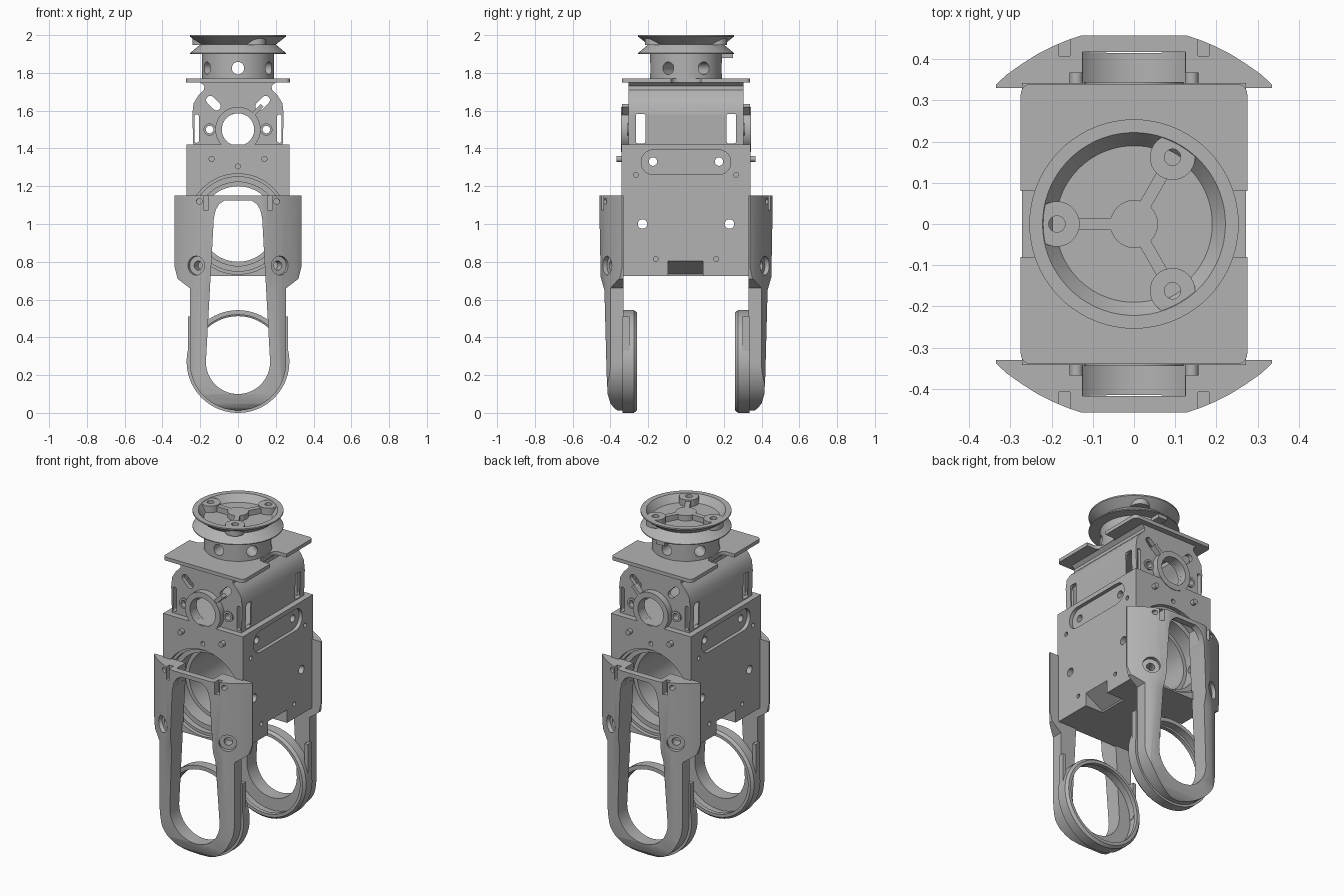
import bpy, bmesh, math
from mathutils import Vector, Matrix

if "Cube" in bpy.data.objects:
    bpy.data.objects.remove(bpy.data.objects["Cube"])

mat = bpy.data.materials.new("metal_grey")
mat.diffuse_color = (0.45, 0.45, 0.45, 1)
mat.use_nodes = True
mat.node_tree.nodes["Principled BSDF"].inputs["Base Color"].default_value = mat.diffuse_color


def finish(name, bm):
    bmesh.ops.recalc_face_normals(bm, faces=bm.faces)
    me = bpy.data.meshes.new(name)
    bm.to_mesh(me)
    bm.free()
    me.materials.append(mat)
    ob = bpy.data.objects.new(name, me)
    bpy.context.collection.objects.link(ob)
    return ob


def prism(name, pts, a, b, axis):
    """Extrude a 2D outline from a to b along an axis."""
    place = {'x': lambda u, v, t: (t, u, v), 'y': lambda u, v, t: (u, t, v),
             'z': lambda u, v, t: (u, v, t)}[axis]
    bm = bmesh.new()
    lo = [bm.verts.new(place(u, v, a)) for u, v in pts]
    hi = [bm.verts.new(place(u, v, b)) for u, v in pts]
    bm.faces.new(lo)
    bm.faces.new(hi)
    n = len(pts)
    for i in range(n):
        j = (i + 1) % n
        bm.faces.new((lo[i], lo[j], hi[j], hi[i]))
    return finish(name, bm)


def box(name, x0, x1, y0, y1, z0, z1):
    return prism(name, [(x0, y0), (x1, y0), (x1, y1), (x0, y1)], z0, z1, 'z')


def cyl(name, centre, direction, r, length, seg=32):
    m = Matrix.Translation(centre) @ Vector(direction).to_track_quat('Z', 'Y').to_matrix().to_4x4()
    bm = bmesh.new()
    bmesh.ops.create_cone(bm, cap_ends=True, segments=seg, radius1=r, radius2=r,
                          depth=length, matrix=m)
    return finish(name, bm)


def lathe(name, pts, closed=False, seg=72):
    """Revolve (radius, height) points about z."""
    bm = bmesh.new()
    vs = [bm.verts.new((r, 0, z)) for r, z in pts]
    es = [bm.edges.new(p) for p in zip(vs, vs[1:])]
    if closed:
        es.append(bm.edges.new((vs[-1], vs[0])))
    bmesh.ops.spin(bm, geom=vs + es, axis=(0, 0, 1), cent=(0, 0, 0),
                   angle=2 * math.pi, steps=seg)
    bmesh.ops.remove_doubles(bm, verts=bm.verts, dist=1e-5)
    return finish(name, bm)


def rounded(w, h, r, cu=0, cv=0, n=8):
    """Rounded rectangle outline with half sizes w, h."""
    out = []
    for k, (su, sv) in enumerate([(1, 1), (-1, 1), (-1, -1), (1, -1)]):
        for i in range(n + 1):
            a = math.pi / 2 * (k + i / n)
            out.append((cu + su * (w - r) + r * math.cos(a), cv + sv * (h - r) + r * math.sin(a)))
    return out


def apply(ob, mod):
    bpy.context.view_layer.objects.active = ob
    bpy.ops.object.modifier_apply(modifier=mod.name)


def boolean(ob, tools, op='DIFFERENCE'):
    for t in tools:
        m = ob.modifiers.new("bool", 'BOOLEAN')
        m.operation, m.solver, m.object = op, 'EXACT', t
        apply(ob, m)
        bpy.data.objects.remove(t)


def mirror(ob, x=False, y=True):
    m = ob.modifiers.new("mirror", 'MIRROR')
    m.use_axis = (x, y, False)
    m.use_mirror_merge = False
    apply(ob, m)


X, Y, Z = (1, 0, 0), (0, 1, 0), (0, 0, 1)
S = (-1, 1)

# grooved pulley with hub and radial holes
pulley = lathe("pulley", [(0, 1.765), (.19, 1.765), (.19, 1.9), (.254, 1.9), (.254, 1.905),
                          (.2, 1.95), (.254, 1.992), (.254, 2), (.222, 2), (.19, 1.957), (0, 1.957)])
boolean(pulley, [cyl("c", (0, 0, 1.825), (math.cos(a), math.sin(a), 0), .033, .6)
                 for a in (math.pi / 2, math.pi / 6, -math.pi / 6)])
cyl("pulley_centre", (0, 0, 1.97), Z, .058, .04)
for k in range(3):
    a = math.pi / 3 + k * 2 * math.pi / 3
    d = Vector((math.cos(a), math.sin(a), 0))
    p = d * .187 + Vector((0, 0, 1.973))
    boss = cyl("pulley_boss", p, Z, .055, .05)
    boolean(boss, [cyl("c", p + Vector((0, 0, .02)), Z, .02, .05)])
    spoke = box("pulley_spoke", .03, .15, -.015, .015, 1.95, 1.99)
    spoke.rotation_euler.z = a
box("pulley_tab", -.03, .03, .17, .25, 1.878, 1.9)

# top plate with side notches
plate = prism("top_plate", rounded(.275, .34, .025), 1.748, 1.77, 'z')
boolean(plate, [prism("c", rounded(.06, .08, .04, s * .25), 1.7, 1.8, 'z') for s in S])

# hollow bracket under the plate
half = [(.236, 1.40), (.242, 1.58), (.235, 1.64), (.21, 1.68), (.18, 1.71), (.178, 1.73), (.2, 1.75)]
bracket = prism("bracket", half + [(-x, z) for x, z in half[::-1]], -.305, .305, 'y')
inner = [(.212, 1.38), (.218, 1.58), (.21, 1.625), (.185, 1.66), (.155, 1.70), (.155, 1.725)]
tools = [prism("c", inner + [(-x, z) for x, z in inner[::-1]], -.28, .28, 'y'),
         cyl("c", (0, 0, 1.5), Y, .086, 1)]
for s in S:
    slot = prism("c", rounded(.045, .022, .021), -.5, .5, 'y')
    slot.location = (s * .13, 0, 1.64)
    slot.rotation_euler.y = -s * math.pi / 4
    tools += [slot, cyl("c", (s * .15, 0, 1.5), Y, .02, 1),
              prism("c", rounded(.025, .078, .01, s * .24, 1.505), -.5, .5, 'x'),
              prism("c", rounded(.012, .075, .011, s * .219, 1.505), -.5, .5, 'y')]
bpy.context.view_layer.update()
boolean(bracket, tools)

# bearing rings, washers and ribs on the bracket faces
ring = cyl("bearing_ring", (0, .32, 1.5), Y, .12, .05, 48)
boolean(ring, [cyl("c", (0, .32, 1.5), Y, .086, .2, 48)])
mirror(ring)
washer = cyl("washer", (.15, .307, 1.5), Y, .032, .012)
boolean(washer, [cyl("c", (.15, .307, 1.5), Y, .02, .1)])
mirror(washer, x=True)
rib = prism("ring_rib", [(.07, 1.585), (.085, 1.57), (.135, 1.62), (.12, 1.635)], .3, .34, 'y')
mirror(rib)

# main housing with stepped bore, pockets and holes
body = box("housing", -.272, .272, -.342, .342, .725, 1.42)
tools = [cyl("c", (0, 0, 1), Y, .2, 1, 72)]
for s in S:
    tools += [cyl("c", (0, s * .342, 1), Y, .266, .05, 72),
              cyl("c", (0, s * .342, 1), Y, .25, .12, 72),
              cyl("c", (0, s * .342, 1), Y, .222, .3, 72),
              cyl("c", (0, s * .342, 1.305), Y, .013, .06, 16),
              prism("c", rounded(.237, .066, .065, 0, 1.327), s * .25, s * .3, 'x'),
              prism("c", [(s * .15, .70), (s * .3, .70), (s * .3, .825), (s * .272, .805), (s * .15, .735)],
                    -.095, .09, 'y'),
              cyl("c", (0, s * .175, 1.33), X, .022, 1),
              cyl("c", (0, s * .23, 1), X, .025, 1)]
    for y, z in ((.265, 1.26), (.16, .815)):
        tools += [cyl("c", (t * .272, s * y, z), X, .013, .05, 16) for t in S]
boolean(body, tools)
pin = cyl("locating_pin", (.14, .35, 1.345), Y, .016, .035, 24)
mirror(pin, x=True)

# looped legs: front outline, plan curve and side profile intersected
arc = [math.pi * i / 32 for i in range(33)]
outer = [(-.255, .66), (-.32, .71), (-.335, .77), (-.335, 1.15), (.335, 1.15), (.335, .77), (.32, .71), (.255, .66)]
outer += [(.255 * math.cos(a), .268 - .255 * math.sin(a)) for a in arc]
leg = prism("leg", outer, .3, .5, 'y')
plan = [(.335, .33), (.335, .338), (.31, .362), (.27, .39), (.235, .412), (.2, .43), (.165, .445), (.13, .457)]
plan += [(-x, y) for x, y in plan[::-1]]
side = [(.31, 1.2), (.5, 1.2), (.5, .74), (.455, .73), (.432, .65), (.42, .2), (.415, .1),
        (.40, .05), (.38, .025), (.36, .01), (.31, .0)]
boolean(leg, [prism("c", plan, -.1, 1.3, 'z'), prism("c", side, -.5, .5, 'x')], 'INTERSECT')
slot = [(.17 * math.cos(a), .27 - .17 * math.sin(a)) for a in arc]
slot += [(-.128, 1.03), (-.118, 1.075), (-.1, 1.105), (-.07, 1.125), (.07, 1.125), (.1, 1.105), (.118, 1.075), (.128, 1.03)]
tools = [prism("c", slot, .2, .6, 'y'), box("c", -.125, .125, .2, .417, 1.05, 1.3)]
for s in S:
    d = Vector((s * .5, 1, 0)).normalized()
    p = Vector((s * .222, .418, .78))
    tools += [cyl("c", p, d, .05, .05), cyl("c", p, d, .024, .5),
              cyl("c", (s * .205, .42, 1.12), Y, .015, .3, 20),
              box("c", s * .155, s * .182, .408, .5, 1.075, 1.3)]
boolean(leg, tools)
mirror(leg)

# foot rings behind the legs
foot = lathe("foot_ring", [(.248, -.335), (.272, -.335), (.272, -.275), (.258, -.26), (.24, -.26), (.24, -.285), (.248, -.29)], True)
foot.data.transform(Matrix.Translation((0, 0, .272)) @ Matrix.Rotation(math.pi / 2, 4, 'X'))
mirror(foot)
tab = box("foot_tab", .245, .266, .3, .335, .28, .51)
mirror(tab, x=True)

# smooth curved faces, keep hard edges
bpy.ops.object.select_all(action='SELECT')
bpy.ops.object.shade_smooth_by_angle(angle=math.radians(30))
